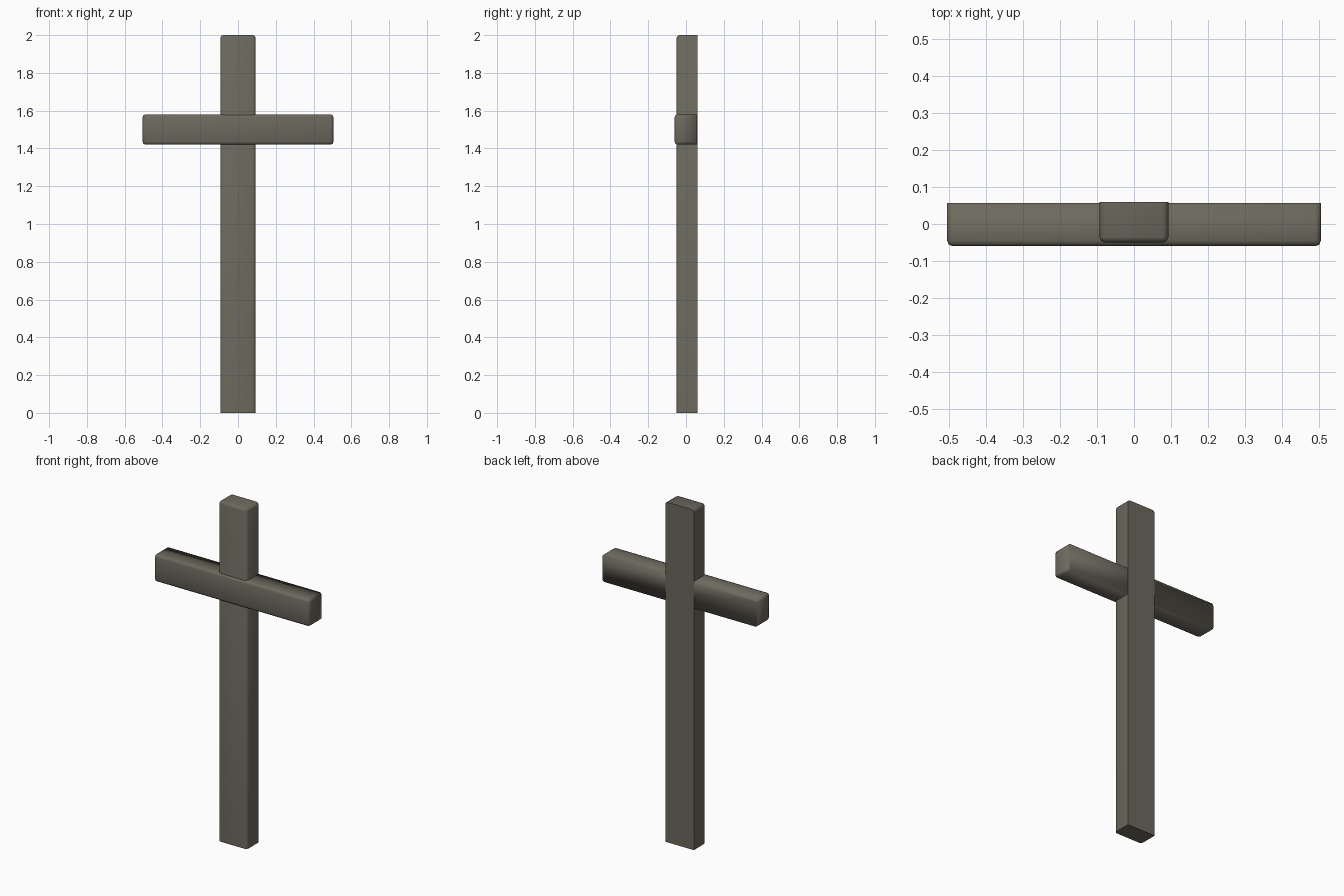
import bpy, bmesh

if "Cube" in bpy.data.objects:
    bpy.data.objects.remove(bpy.data.objects["Cube"])

stone = bpy.data.materials.new("grey_brown_stone")
stone.diffuse_color = (0.15, 0.14, 0.11, 1)
stone.use_nodes = True
stone.node_tree.nodes["Principled BSDF"].inputs["Base Color"].default_value = stone.diffuse_color


def beam(name, x, y, z, bevel, is_sharp, smooth_all):
    """Box between (min, max) ranges; edges passing is_sharp stay unbevelled."""
    bm = bmesh.new()
    bmesh.ops.create_cube(bm, size=1)
    for v in bm.verts:
        v.co = [r[0] if c < 0 else r[1] for c, r in zip(v.co, (x, y, z))]
    edges = [e for e in bm.edges if not all(is_sharp(v.co) for v in e.verts)]
    bmesh.ops.bevel(bm, geom=edges, offset=bevel, segments=2, profile=0.5,
                    affect='EDGES', clamp_overlap=True)
    bmesh.ops.recalc_face_normals(bm, faces=bm.faces)
    me = bpy.data.meshes.new(name)
    bm.to_mesh(me)
    bm.free()
    me.materials.append(stone)
    ob = bpy.data.objects.new(name, me)
    bpy.context.collection.objects.link(ob)
    bpy.ops.object.select_all(action='DESELECT')
    ob.select_set(True)
    bpy.context.view_layer.objects.active = ob
    if smooth_all:
        bpy.ops.object.shade_smooth()
    else:
        bpy.ops.object.shade_smooth_by_angle(angle=0.87)


# upright post: base edges and back edges stay crisp
post = beam("upright_post", (-0.093, 0.093), (-0.05, 0.06), (0, 2), 0.015,
            lambda c: c.z < 0.01 or c.y > 0.05, False)

# crossbar: rounded front and ends, square back
bar = beam("crossbar", (-0.505, 0.505), (-0.06, 0.057), (1.42, 1.58), 0.015,
           lambda c: c.y > 0.05, True)
